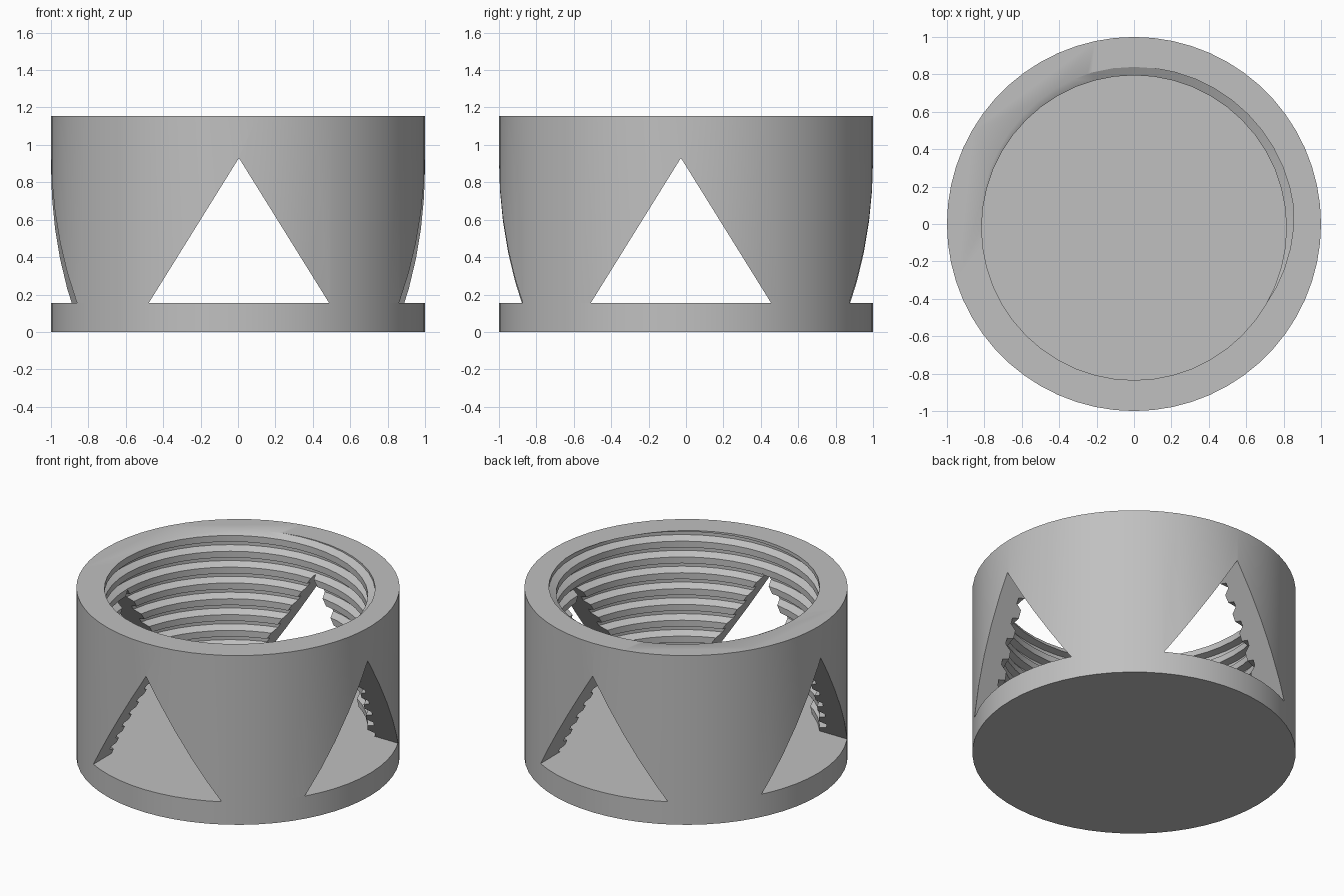
import bpy, bmesh, math

cube = bpy.data.objects.get("Cube")
if cube:
    bpy.data.objects.remove(cube, do_unlink=True)

HEIGHT, FLOOR, SIDES = 1.155, 0.155, 60
PITCH, STEPS, TURNS = 0.108, 48, 16
OFFSET_Y = -0.02                      # bore sits slightly off centre
THREAD = [(0, 0.815), (0.22, 0.86), (0.5, 0.86), (0.6, 0.815), (1, 0.815)]

grey = bpy.data.materials.new("plain grey")
grey.use_nodes = True
grey.diffuse_color = (0.53, 0.53, 0.53, 1)
grey.node_tree.nodes["Principled BSDF"].inputs["Base Color"].default_value = grey.diffuse_color


def add_object(name, bm):
    bmesh.ops.recalc_face_normals(bm, faces=bm.faces[:])
    mesh = bpy.data.meshes.new(name)
    bm.to_mesh(mesh)
    bm.free()
    obj = bpy.data.objects.new(name, mesh)
    mesh.materials.append(grey)
    bpy.context.collection.objects.link(obj)
    return obj


def cylinder(name, low, high):
    bm = bmesh.new()
    bmesh.ops.create_cone(bm, cap_ends=True, segments=SIDES, radius1=1, radius2=1,
                          depth=high - low)
    bmesh.ops.translate(bm, verts=bm.verts[:], vec=(0, 0, (low + high) / 2))
    return add_object(name, bm)


def threaded_plug(name):
    """Helical sweep of the thread profile, trimmed flat at both ends."""
    bm = bmesh.new()
    start = HEIGHT - PITCH * 13.517
    previous = None
    for i in range(TURNS * STEPS + 1):
        a = 2 * math.pi * i / STEPS
        column = [bm.verts.new((r * math.cos(a), OFFSET_Y + r * math.sin(a),
                                start + PITCH * (i / STEPS + u))) for u, r in THREAD]
        if previous:
            for k in range(len(THREAD) - 1):
                bm.faces.new((previous[k], column[k], column[k + 1], previous[k + 1]))
        previous = column
    bmesh.ops.remove_doubles(bm, verts=bm.verts[:], dist=0.0001)
    for z, direction in ((0.05, -1), (1.25, 1)):
        geometry = bm.verts[:] + bm.edges[:] + bm.faces[:]
        bmesh.ops.bisect_plane(bm, geom=geometry, dist=0.00001, plane_co=(0, 0, z),
                               plane_no=(0, 0, direction), clear_outer=True)
    bmesh.ops.holes_fill(bm, edges=[e for e in bm.edges if e.is_boundary], sides=0)
    return add_object(name, bm)


def triangle_prism(name, along_x, shift):
    """Long triangular bar whose sloping sides continue below the floor."""
    apex, slope, low = 0.93, 0.482 / (0.93 - FLOOR), 0.08
    half = slope * (apex - low)
    bm = bmesh.new()
    ends = []
    for d in (-1.5, 1.5):
        points = [(shift - half, low), (shift + half, low), (shift, apex)]
        ends.append([bm.verts.new((d, s, z) if along_x else (s, d, z)) for s, z in points])
    for end in ends:
        bm.faces.new(end)
    for k in range(3):
        n = (k + 1) % 3
        bm.faces.new((ends[0][k], ends[0][n], ends[1][n], ends[1][k]))
    return add_object(name, bm)


# Solid base disc and the wall standing on it
base = cylinder("base_disc", 0, FLOOR)
wall = cylinder("threaded_wall", FLOOR, HEIGHT)

# Threaded bore and four triangular windows
cutters = [threaded_plug("bore_cutter"),
           triangle_prism("front_back_window_cutter", False, 0.005),
           triangle_prism("side_window_cutter", True, -0.027)]
bpy.context.view_layer.objects.active = wall
for cutter in cutters:
    modifier = wall.modifiers.new("cut", 'BOOLEAN')
    modifier.operation = 'DIFFERENCE'
    modifier.solver = 'EXACT'
    modifier.object = cutter
    bpy.ops.object.modifier_apply(modifier=modifier.name)
for cutter in cutters:
    bpy.data.objects.remove(cutter, do_unlink=True)

# Smooth curved faces, crisp edges
for obj in (base, wall):
    bpy.ops.object.select_all(action='DESELECT')
    obj.select_set(True)
    bpy.context.view_layer.objects.active = obj
    bpy.ops.object.shade_smooth_by_angle(angle=math.radians(30))
